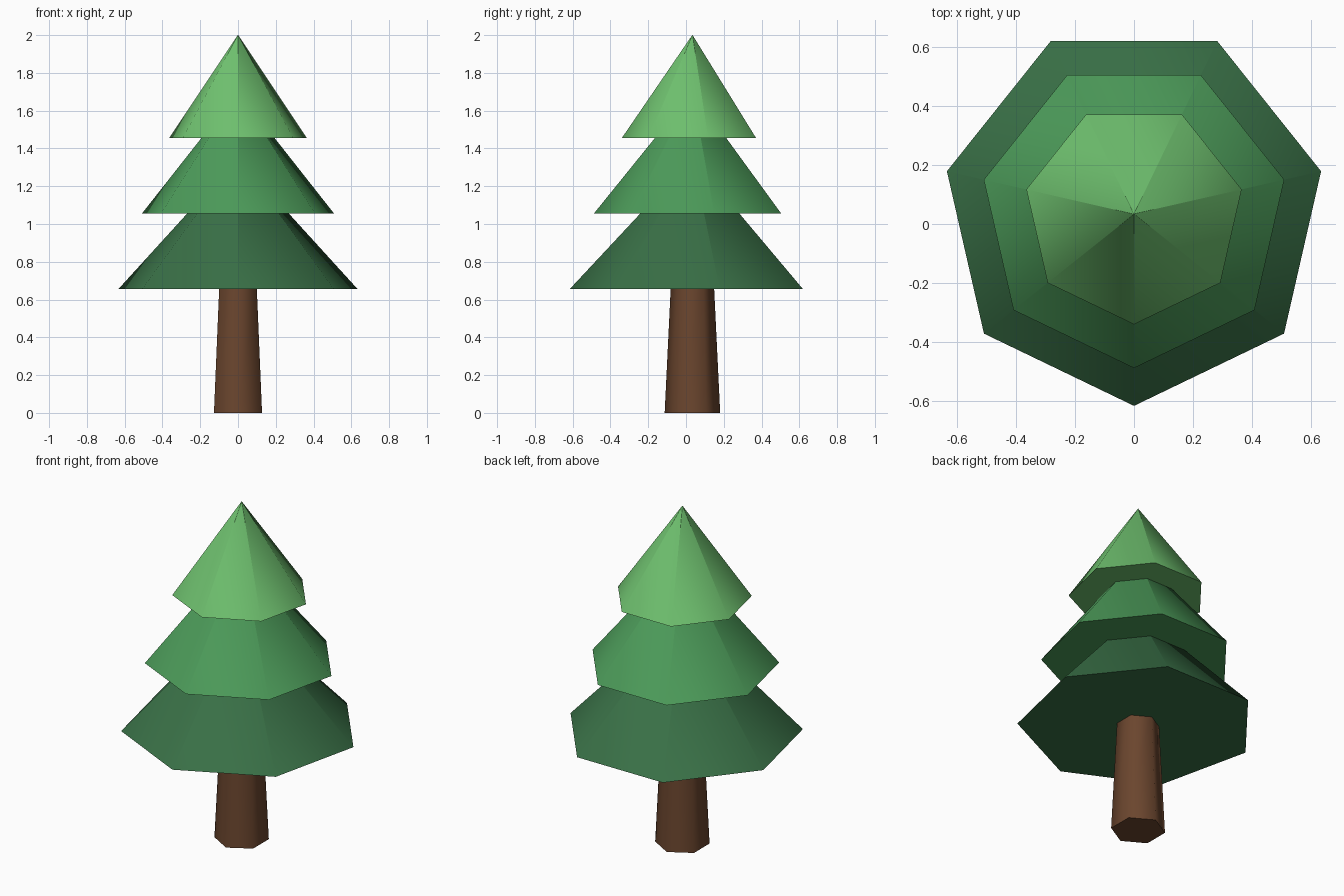
import bpy
import bmesh
from math import sin, cos, tau

cube = bpy.data.objects.get("Cube")
if cube:
    bpy.data.objects.remove(cube, do_unlink=True)

CENTRE_Y = 0.034


def material(name, rgb):
    mat = bpy.data.materials.new(name)
    mat.use_nodes = True
    colour = (*rgb, 1.0)
    mat.diffuse_color = colour
    mat.node_tree.nodes["Principled BSDF"].inputs["Base Color"].default_value = colour
    return mat


def tapered_prism(name, sides, base, top, r_base, r_top, mat):
    """Closed tapered prism with one corner facing the front."""
    bm = bmesh.new()
    rings = []
    for radius, z in ((r_base, base), (r_top, top)):
        rings.append([bm.verts.new((radius * sin(tau * i / sides),
                                    -radius * cos(tau * i / sides), z))
                      for i in range(sides)])
    low, high = rings
    caps = [bm.faces.new(low[::-1]), bm.faces.new(high)]
    for i in range(sides):
        j = (i + 1) % sides
        bm.faces.new((low[i], low[j], high[j], high[i])).smooth = True
    # Sides blend together, cap rims stay crisp
    for cap in caps:
        for edge in cap.edges:
            edge.smooth = False
    mesh = bpy.data.meshes.new(name)
    bm.to_mesh(mesh)
    bm.free()
    mesh.materials.append(mat)
    obj = bpy.data.objects.new(name, mesh)
    obj.location.y = CENTRE_Y
    bpy.context.collection.objects.link(obj)
    return obj


bark = material("bark brown", (0.145, 0.060, 0.027))
dark = material("dark green", (0.041, 0.162, 0.062))
mid = material("middle green", (0.072, 0.325, 0.100))
light = material("light green", (0.156, 0.525, 0.156))

# Six-sided trunk
tapered_prism("trunk", 6, 0.0, 0.70, 0.147, 0.113, bark)

# Three stacked seven-sided foliage cones
TIP = 0.001
tapered_prism("lower_foliage", 7, 0.655, 1.35, 0.650, TIP, dark)
tapered_prism("middle_foliage", 7, 1.055, 1.70, 0.522, TIP, mid)
tapered_prism("upper_foliage", 7, 1.455, 2.0, 0.374, TIP, light)
